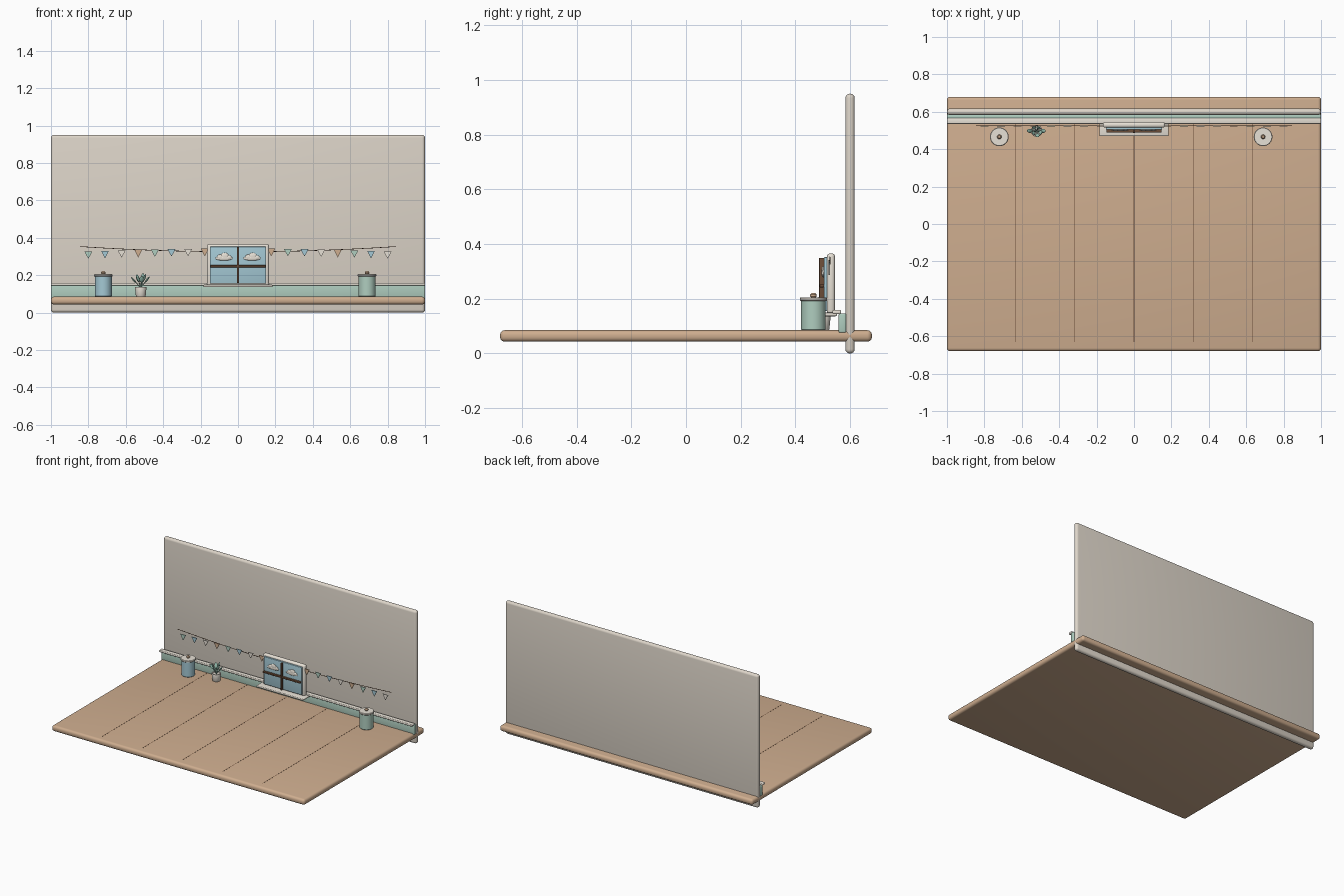
import bpy, bmesh, math
from mathutils import Vector, Matrix

if "Cube" in bpy.data.objects:
    bpy.data.objects.remove(bpy.data.objects["Cube"])


def colour(name, rgb):
    m = bpy.data.materials.new(name)
    m.diffuse_color = (*rgb, 1)
    m.use_nodes = True
    m.node_tree.nodes["Principled BSDF"].inputs["Base Color"].default_value = m.diffuse_color
    return m


CREAM = colour("warm cream", (0.72, 0.66, 0.58))
WHITE = colour("soft white", (0.80, 0.75, 0.67))
TAN = colour("light wood", (0.62, 0.42, 0.275))
MINT = colour("mint green", (0.43, 0.61, 0.52))
BLUE = colour("pale blue", (0.37, 0.58, 0.66))
BROWN = colour("dark brown", (0.15, 0.075, 0.04))
LEAF = colour("leaf green", (0.30, 0.52, 0.43))


def finish(name, bm, mat, smooth=True):
    bmesh.ops.recalc_face_normals(bm, faces=bm.faces)
    me = bpy.data.meshes.new(name)
    bm.to_mesh(me)
    bm.free()
    ob = bpy.data.objects.new(name, me)
    bpy.context.collection.objects.link(ob)
    me.materials.append(mat)
    if smooth:
        bpy.ops.object.select_all(action='DESELECT')
        bpy.context.view_layer.objects.active = ob
        ob.select_set(True)
        bpy.ops.object.shade_smooth_by_angle(angle=math.radians(35))
    return ob


def box(name, x, y, z, mat, bevel=0.0, segments=3):
    """Box between (min, max) pairs, with optional rounded edges."""
    bm = bmesh.new()
    bmesh.ops.create_cube(bm, size=1)
    for v in bm.verts:
        v.co = Vector([(r[0] + r[1]) / 2 + c * (r[1] - r[0]) for r, c in zip((x, y, z), v.co)])
    if bevel:
        bmesh.ops.bevel(bm, geom=bm.edges[:], offset=bevel, segments=segments,
                        profile=0.5, affect='EDGES')
    return finish(name, bm, mat)


def lathe(name, profile, centre, mat, steps=32):
    """Closed solid of revolution from (radius, height) points."""
    bm = bmesh.new()
    rings = [[bm.verts.new((centre[0] + r * math.cos(2 * math.pi * i / steps),
                            centre[1] + r * math.sin(2 * math.pi * i / steps), z))
              for i in range(steps)] for r, z in profile]
    for a, b in zip(rings, rings[1:]):
        for i in range(steps):
            j = (i + 1) % steps
            bm.faces.new((a[i], a[j], b[j], b[i]))
    bm.faces.new(rings[0])
    bm.faces.new(rings[-1])
    return finish(name, bm, mat)


# Floor slab with plank seams, and the back wall passing through it
box("floor", (-1, 1), (-0.68, 0.68), (0.043, 0.085), TAN, 0.017, 4)
for i in range(-2, 3):
    box("plank_seam", (i * 0.316 - 0.0015, i * 0.316 + 0.0015), (-0.63, 0.55), (0.08, 0.0856), BROWN)
box("back_wall", (-1, 1), (0.583, 0.617), (0, 0.95), CREAM, 0.016, 4)

# Wainscot panel and its rail
box("wainscot", (-1, 1), (0.558, 0.586), (0.075, 0.147), MINT, 0.006)
box("wainscot_rail", (-1, 1), (0.535, 0.567), (0.144, 0.159), WHITE, 0.005)

# Window: frame, glass, bars, sill
box("window_frame", (-0.166, 0.166), (0.515, 0.545), (0.143, 0.366), WHITE, 0.012)
box("window_glass", (-0.15, 0.15), (0.504, 0.518), (0.155, 0.352), BLUE, 0.003)
box("window_bar_upright", (-0.005, 0.005), (0.487, 0.505), (0.157, 0.35), BROWN, 0.002)
box("window_bar_cross", (-0.148, 0.148), (0.489, 0.505), (0.242, 0.253), BROWN, 0.002)
box("window_sill", (-0.185, 0.185), (0.47, 0.552), (0.136, 0.149), WHITE, 0.005)

# Clouds on the glass: overlapping flattened puffs
for side in (-1, 1):
    bm = bmesh.new()
    for dx, dz, rx, rz in ((0, 0, 0.046, 0.012), (-0.02, 0.006, 0.017, 0.014),
                           (0.004, 0.011, 0.022, 0.019), (0.026, 0.004, 0.015, 0.012)):
        bmesh.ops.create_uvsphere(bm, u_segments=20, v_segments=12, radius=1,
                                  matrix=Matrix.Translation((side * 0.075 + dx, 0.502, 0.29 + dz))
                                  @ Matrix.Diagonal((rx, 0.006, rz, 1)))
    finish("cloud", bm, WHITE)

# Bunting: sagging cord with flags in a repeating colour order
cord = bpy.data.curves.new("bunting_cord", 'CURVE')
cord.dimensions = '3D'
cord.bevel_depth = 0.0018
cord.bevel_resolution = 1
cord.use_fill_caps = True
spline = cord.splines.new('POLY')
spline.points.add(24)
for i, p in enumerate(spline.points):
    x = -0.845 + 1.69 * i / 24
    p.co = (x, 0.526, 0.325 + 0.028 * (x / 0.845) ** 2, 1)
cord.materials.append(BROWN)
bpy.context.collection.objects.link(bpy.data.objects.new("bunting_cord", cord))
for i in range(19):
    x = -0.8 + i * 1.6 / 18
    top = 0.342 - 0.015 * (x / 0.8) ** 2
    bm = bmesh.new()
    f = bm.faces.new([bm.verts.new((x + dx, 0.521, top + dz))
                      for dx, dz in ((-0.021, 0), (0.021, 0), (0, -0.04))])
    out = bmesh.ops.extrude_face_region(bm, geom=[f])
    for v in out["geom"]:
        if isinstance(v, bmesh.types.BMVert):
            v.co.y += 0.005
    finish("bunting_flag", bm, (MINT, BLUE, WHITE, TAN)[i % 4], smooth=False)

# Lidded canisters
for x, mat in ((-0.72, BLUE), (0.69, MINT)):
    c = (x, 0.466)
    lathe("canister_body", [(0.042, 0.084), (0.045, 0.088), (0.045, 0.194)], c, mat)
    lathe("canister_lid", [(0.047, 0.192), (0.05, 0.195), (0.05, 0.202), (0.047, 0.205)], c, WHITE)
    lathe("lid_knob", [(0.008, 0.204), (0.012, 0.209), (0.012, 0.215), (0.007, 0.221)], c, TAN, 20)

# Potted plant with leaves fanning from the pot
pot = (-0.52, 0.498)
lathe("plant_pot", [(0.024, 0.084), (0.026, 0.087), (0.031, 0.134), (0.03, 0.138),
                    (0.025, 0.138), (0.023, 0.131)], pot, WHITE, 24)
bm = bmesh.new()
for ang, lean, length in ((0, 38, 0.075), (180, 42, 0.075), (60, 18, 0.08), (130, 25, 0.072),
                          (215, 20, 0.075), (280, 28, 0.07), (335, 22, 0.078)):
    m = (Matrix.Translation((*pot, 0.132)) @ Matrix.Rotation(math.radians(ang), 4, 'Z')
         @ Matrix.Rotation(math.radians(lean), 4, 'Y'))
    # stem, then leaf blade
    bmesh.ops.create_cone(bm, cap_ends=True, segments=8, radius1=0.0025, radius2=0.002, depth=length * 0.6,
                          matrix=m @ Matrix.Translation((0, 0, length * 0.3)))
    bmesh.ops.create_uvsphere(bm, u_segments=12, v_segments=8, radius=1,
                              matrix=m @ Matrix.Translation((0, 0, length * 0.74))
                              @ Matrix.Diagonal((0.005, 0.011, length * 0.28, 1)))
finish("plant_leaves", bm, LEAF)
